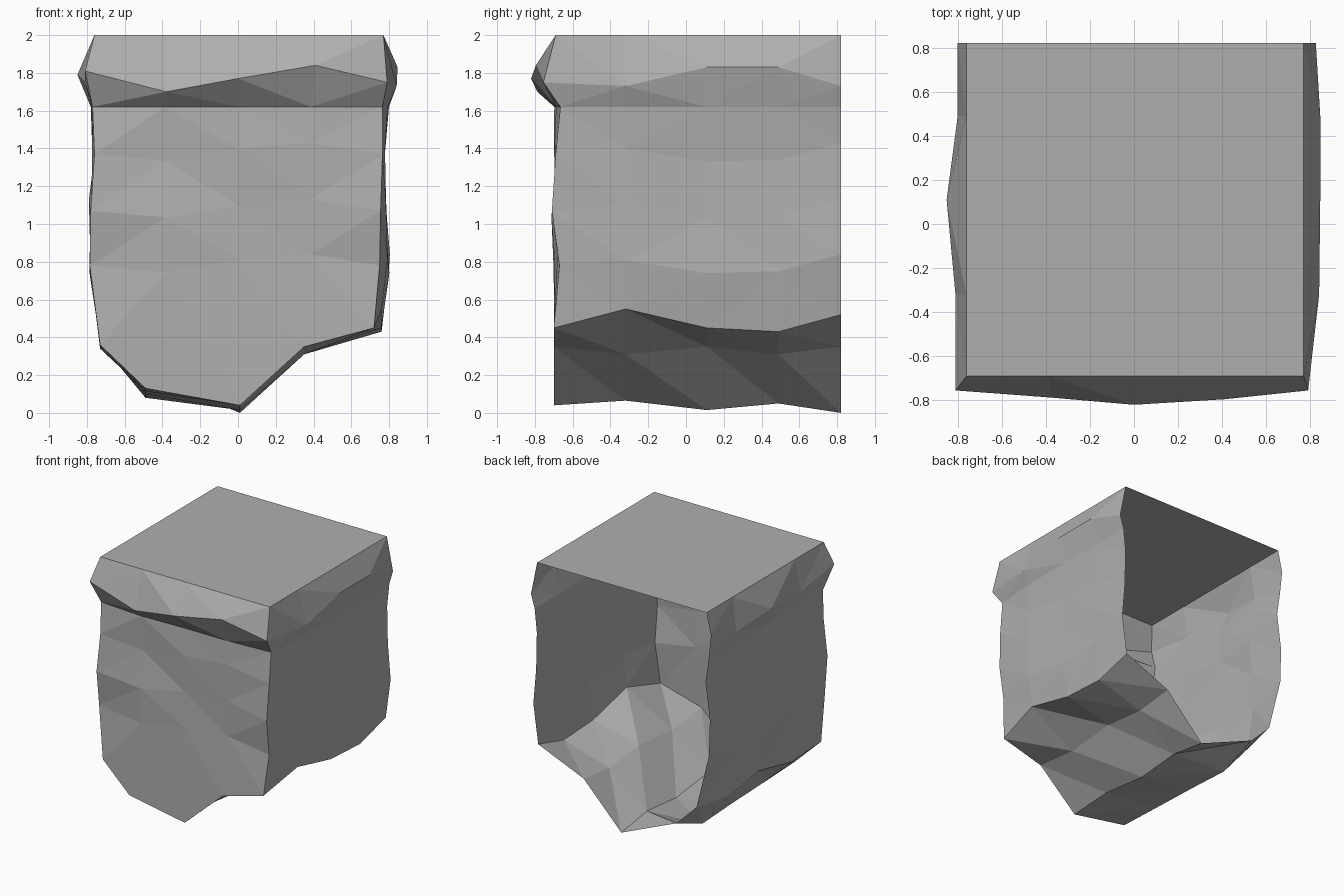
import bpy, bmesh, random

if "Cube" in bpy.data.objects:
    bpy.data.objects.remove(bpy.data.objects["Cube"])
random.seed(4)

YS = [-0.70, -0.32, 0.11, 0.49, 0.82]          # columns along the sides
XS = [-1.0, -0.5, 0.0, 0.5, 1.0]               # columns across the front
SIDE_WAVE = [0.0, 0.03, -0.04, -0.03, 0.06]
FRONT_WAVE = [0.0, -0.035, 0.03, 0.06, 0.0]


def ring(left, front, right):
    """Open U-shaped row of points: back left -> front -> back right."""
    return left[::-1] + front[1:-1] + right


def wall_row(z, amp, xl, xr_front, xr, yf_corner, yf, wobble):
    j = lambda: random.uniform(-wobble, wobble)
    left = [(xl + (j() if i else 0), yf_corner if i == 0 else y, z + amp * SIDE_WAVE[i])
            for i, y in enumerate(YS)]
    front = [(s * 0.77, yf + j(), z + amp * FRONT_WAVE[i]) for i, s in enumerate(XS)]
    right = [(xr - abs(j()) if i else xr_front, yf_corner if i == 0 else y,
              z + amp * SIDE_WAVE[i]) for i, y in enumerate(YS)]
    return ring(left, front, right)


# Overhanging lip: flat top row and uneven bulging row
top = ring([(-0.76, -0.69 if i == 0 else y, 2) for i, y in enumerate(YS)],
           [(0.77 * s, -0.69, 2) for s in XS],
           [(0.77, -0.69 if i == 0 else y, 2) for i, y in enumerate(YS)])
lip_y = [-0.755] + YS[1:]
lip = ring(list(zip([-0.81, -0.81, -0.85, -0.80, -0.80], lip_y, [1.81, 1.75, 1.79, 1.73, 1.82])),
           list(zip([-0.81, -0.38, 0, 0.41, 0.79], [-0.755, -0.787, -0.82, -0.795, -0.755],
                    [1.81, 1.70, 1.77, 1.84, 1.75])),
           list(zip([0.79, 0.84, 0.845, 0.845, 0.825], lip_y, [1.75, 1.73, 1.83, 1.83, 1.73])))

# Underside grid, front row to back row
floor_z = [[0.36, 0.13, 0.04, 0.35, 0.45], [0.34, 0.115, 0.065, 0.31, 0.55],
           [0.43, 0.10, 0.015, 0.35, 0.45], [0.37, 0.08, 0.05, 0.31, 0.43],
           [0.39, 0.21, 0.0, 0.35, 0.52]]
floor = []
for i, y in enumerate(YS):
    xl = -0.67 if i == 4 else -0.73
    xr = 0.72 if i == 0 else 0.76
    floor.append(list(zip([xl, -0.49, 0.01, 0.35, xr], [y] * 5, floor_z[i])))
bottom = ring([r[0] for r in floor], floor[0], [r[4] for r in floor])

rows = [top, lip,
        wall_row(1.62, 0, -0.77, 0.765, 0.80, -0.665, -0.695, 0.012),
        wall_row(1.37, 1, -0.76, 0.765, 0.785, -0.69, -0.69, 0.015),
        wall_row(1.07, 1, -0.78, 0.755, 0.79, -0.71, -0.70, 0.015),
        wall_row(0.78, 1, -0.785, 0.75, 0.805, -0.67, -0.69, 0.015),
        bottom]


def add_grid(bm, grid, split=False):
    v = [[bm.verts.new(p) for p in r] for r in grid]
    for a, b in zip(v, v[1:]):
        for k in range(len(a) - 1):
            if split:
                bm.faces.new((a[k], b[k], a[k + 1]))
                bm.faces.new((b[k], b[k + 1], a[k + 1]))
            else:
                bm.faces.new((a[k], b[k], b[k + 1], a[k + 1]))
    return v


# Rock block: walls, top and underside, open at the back
bm = bmesh.new()
walls = add_grid(bm, rows)
bm.faces.new(walls[0])
add_grid(bm, floor, split=True)
bmesh.ops.remove_doubles(bm, verts=bm.verts, dist=0.0005)
bmesh.ops.recalc_face_normals(bm, faces=bm.faces)
bm.normal_update()
if max(bm.faces, key=lambda f: f.calc_center_median().z).normal.z < 0:
    bmesh.ops.reverse_faces(bm, faces=bm.faces)
bmesh.ops.triangulate(bm, faces=[f for f in bm.faces if len(f.verts) == 4])
me = bpy.data.meshes.new("rock_cliff_block")
bm.to_mesh(me)
bm.free()

# Mid grey stone
stone = bpy.data.materials.new("stone")
stone.diffuse_color = (0.43, 0.43, 0.43, 1)
stone.use_nodes = True
stone.node_tree.nodes["Principled BSDF"].inputs["Base Color"].default_value = stone.diffuse_color
me.materials.append(stone)
bpy.context.collection.objects.link(bpy.data.objects.new("rock_cliff_block", me))
